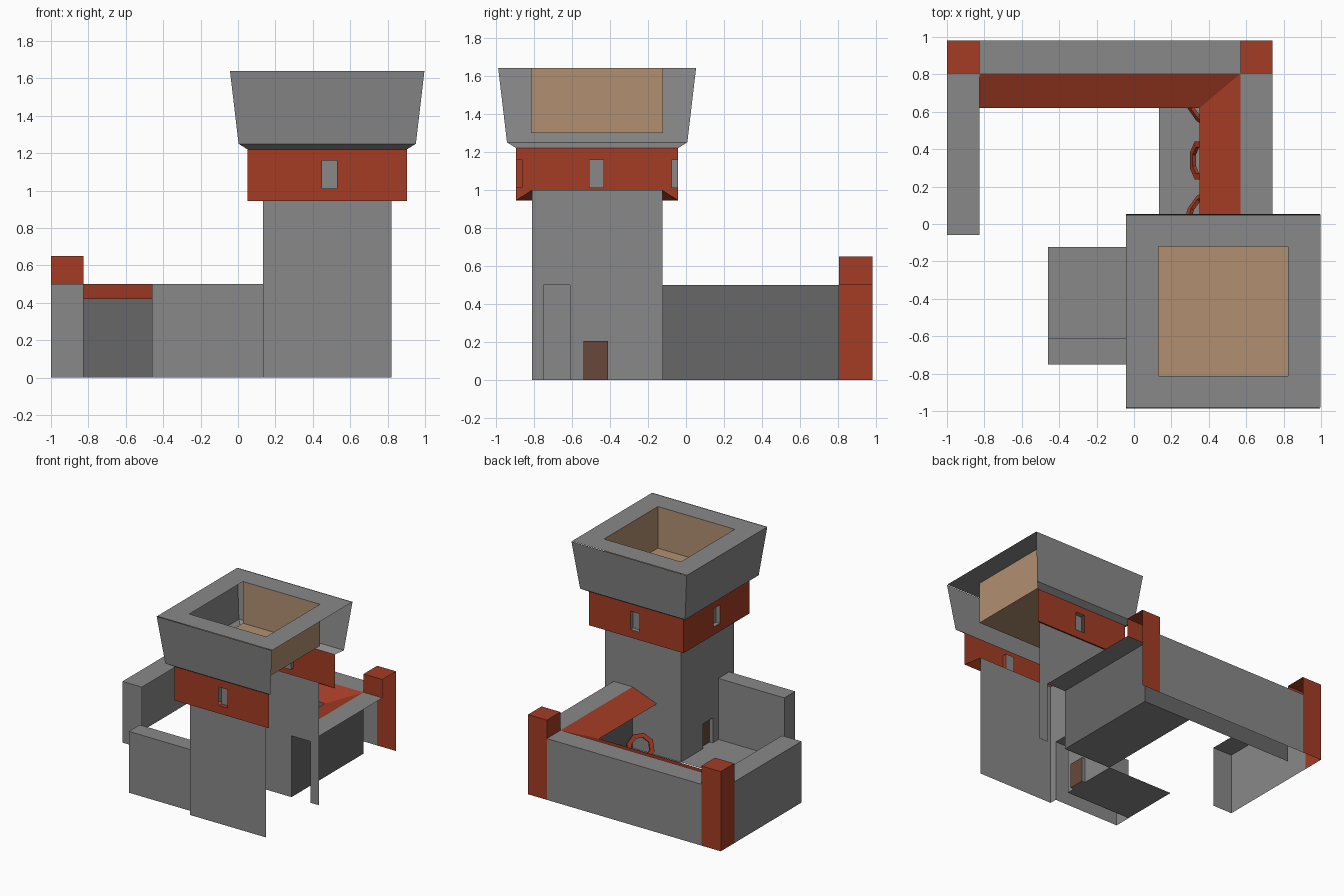
import bpy, bmesh, math
from mathutils import Matrix, Vector

if "Cube" in bpy.data.objects:
    bpy.data.objects.remove(bpy.data.objects["Cube"])


def material(name, rgb):
    m = bpy.data.materials.new(name)
    m.diffuse_color = (*rgb, 1)
    m.use_nodes = True
    m.node_tree.nodes["Principled BSDF"].inputs["Base Color"].default_value = m.diffuse_color
    return m


GREY = material("grey_stone", (0.25, 0.25, 0.25))
DARK = material("dark_stone", (0.135, 0.135, 0.135))
RED = material("red_trim", (0.37, 0.045, 0.018))
TAN = material("tan_floor", (0.44, 0.28, 0.165))
BROWN = material("brown_door", (0.14, 0.065, 0.042))


def make(name, mat, quads):
    """Object from polygons given by corner points."""
    bm = bmesh.new()
    for q in quads:
        bm.faces.new([bm.verts.new(p) for p in q])
    bmesh.ops.remove_doubles(bm, verts=bm.verts, dist=1e-4)
    me = bpy.data.meshes.new(name)
    bm.to_mesh(me)
    bm.free()
    me.materials.append(mat)
    ob = bpy.data.objects.new(name, me)
    bpy.context.collection.objects.link(ob)
    return ob


def panel(side, pos, u, z, holes=()):
    """Upright rectangle facing '-x', '-y' or '+y', with rectangular holes (u0, u1, z0, z1)."""
    us = sorted({*u, *[h[i] for h in holes for i in (0, 1)]})
    zs = sorted({*z, *[h[i] for h in holes for i in (2, 3)]})
    at = (lambda a, b: (pos, a, b)) if side[1] == 'x' else (lambda a, b: (a, pos, b))
    quads = []
    for a, b in zip(us, us[1:]):
        for c, d in zip(zs, zs[1:]):
            mu, mz = (a + b) / 2, (c + d) / 2
            if not any(h[0] < mu < h[1] and h[2] < mz < h[3] for h in holes):
                q = [at(a, c), at(b, c), at(b, d), at(a, d)]
                quads.append(q if side == '-y' else q[::-1])
    return quads


def top(x, y, z):
    return [[(x[0], y[0], z), (x[1], y[0], z), (x[1], y[1], z), (x[0], y[1], z)]]


def recess(name, side, pos, u, z, depth, mat, rim_mat):
    """Sunken panel with its rim; the rim face looking towards +x stays open."""
    back = pos + (depth if side[0] == '-' else -depth)
    make(name, mat, panel(side, back, u, z))
    at = (lambda a, d, b: (d, a, b)) if side[1] == 'x' else (lambda a, d, b: (a, d, b))
    c = [(u[0], z[0]), (u[1], z[0]), (u[1], z[1]), (u[0], z[1])]
    rim = []
    for i in range(4):
        (a, b), (e, f) = c[i], c[(i + 1) % 4]
        if side[1] == 'y' and a == e == u[0]:
            continue
        q = [at(a, pos, b), at(a, back, b), at(e, back, f), at(e, pos, f)]
        rim.append(q if side == '-y' else q[::-1])
    make(name + "_rim", rim_mat, rim)


CX, CY = 0.477, -0.467


def ring(r0, z0, r1, z1, inward=False):
    """Three sides of a square frustum; the open side is +x, or -x when facing inward."""
    def sq(r, z):
        return [(CX + sx * r, CY + sy * r, z)
                for sx, sy in ((-1, -1), (1, -1), (1, 1), (-1, 1))]
    a, b = sq(r0, z0), sq(r1, z1)
    return [[a[i], a[(i + 1) % 4], b[(i + 1) % 4], b[i]]
            for i in range(4) if i != (3 if inward else 1)]


# Tower shaft, open towards +x, with openings for the door and joining walls
H = 0.5
T = 0.343
tx, ty = (CX - T, CX + T), (CY - T, CY + T)
door_u, door_z = (-0.54, -0.41), (0, 0.205)
make("tower_shaft", GREY,
     panel('-y', ty[0], tx, (0, 1.0))
     + panel('+y', ty[1], tx, (0, 1.0), [(0.57, 0.74, 0, H)])
     + panel('-x', tx[0], ty, (0, 1.0), [(*door_u, *door_z), (-0.75, -0.61, 0, H)]))
recess("door", '-x', tx[0], door_u, door_z, 0.03, BROWN, GREY)

# Red band with three windows
B = 0.426
wz = (1.01, 1.16)
wx, wy = (0.45, 0.53), (-0.51, -0.43)
bx, by, bz = (CX - B, CX + B), (CY - B, CY + B), (0.945, 1.22)
make("tower_band", RED,
     panel('-y', by[0], bx, bz, [(*wx, *wz)])
     + panel('+y', by[1], bx, bz, [(*wx, *wz)])
     + panel('-x', bx[0], by, bz, [(*wy, *wz)])
     + ring(T, 1.0, B, 0.945))
recess("front_window", '-y', by[0], wx, wz, 0.035, GREY, RED)
recess("back_window", '+y', by[1], wx, wz, 0.035, GREY, GREY)
recess("side_window", '-x', bx[0], wy, wz, 0.035, GREY, GREY)

# Flared parapet and its pit
P = 0.347
rim4 = []
for (x, y) in (((CX - 0.52, CX + 0.52), (CY - 0.515, CY - P)),
               ((CX - 0.52, CX + 0.52), (CY + P, CY + 0.515)),
               ((CX - 0.52, CX - P), (CY - P, CY + P)),
               ((CX + P, CX + 0.52), (CY - P, CY + P))):
    rim4 += top(x, y, 1.64)
make("parapet", GREY, ring(B, 1.22, 0.474, 1.25) + ring(0.474, 1.25, 0.52, 1.64) + rim4)
make("parapet_pit", TAN, ring(P, 1.64, P, 1.30, inward=True)
     + top((CX - P, CX + P), (CY - P, CY + P), 1.30))

# Courtyard walls, each open at the bottom and towards +x
make("front_wall", GREY,
     panel('-y', -0.75, (-0.46, tx[0]), (0, H)) + panel('+y', -0.61, (-0.46, tx[0]), (0, H))
     + panel('-x', -0.46, (-0.75, -0.61), (0, H)) + top((-0.46, tx[0]), (-0.75, -0.61), H))
make("left_wall", GREY,
     panel('-x', -1.0, (-0.06, 0.805), (0, H)) + panel('-y', -0.06, (-1.0, -0.825), (0, H))
     + top((-1.0, -0.825), (-0.06, 0.805), H))
make("back_wall", GREY,
     panel('+y', 0.98, (-0.825, 0.57), (0, H)) + top((-0.825, 0.57), (0.805, 0.98), H))
make("right_wall_top", GREY, top((0.57, 0.74), (ty[1], 0.805), H))
make("inner_walls", DARK,
     panel('-y', 0.805, (-0.825, 0.57), (0, H)) + panel('-x', 0.57, (ty[1], 0.805), (0, H)))

# Red corner posts
for name, x, zx in (("left_post", (-1.0, -0.825), 0), ("right_post", (0.57, 0.74), H)):
    y = (0.805, 0.98)
    make(name, RED, panel('+y', y[1], x, (0, 0.65)) + panel('-x', x[0], y, (zx, 0.65))
         + panel('-y', y[0], x, (H, 0.65)) + top(x, y, 0.65))

# Lean-to roof with a mitred corner
make("lean_to_roof", RED, [
    [(-0.825, 0.62, 0.42), (0.35, 0.62, 0.42), (0.57, 0.805, H), (-0.825, 0.805, H)],
    [(0.35, 0.62, 0.42), (0.35, ty[1], 0.42), (0.57, ty[1], H), (0.57, 0.805, H)]])

# Two paved ground patches
make("ground_patches", GREY, top((-0.46, tx[0]), (-0.61, ty[1]), 0.002)
     + top((tx[0], 0.57), (ty[1], 0.805), 0.002))

# Octagonal red rings leaning under the roof
for i, (y, turn) in enumerate(((0.08, -35), (0.34, 0), (0.62, 35))):
    R, r, t, n = 0.11, 0.075, 0.02, 8
    m = (Matrix.Translation((0.36, y, 0.14)) @ Matrix.Rotation(math.radians(turn), 4, 'Z')
         @ Matrix.Rotation(math.radians(25), 4, 'Y'))
    quads = []
    for k in range(n):
        a, b = [math.tau * (k + j + 0.5) / n for j in (0, 1)]

        def pt(ang, rad, d):
            return m @ Vector((d, rad * math.cos(ang), rad * math.sin(ang)))
        quads.append([pt(a, r, -t), pt(b, r, -t), pt(b, R, -t), pt(a, R, -t)])
        quads.append([pt(a, R, -t), pt(b, R, -t), pt(b, R, 0), pt(a, R, 0)])
        quads.append([pt(a, r, 0), pt(b, r, 0), pt(b, r, -t), pt(a, r, -t)])
    make(f"leaning_ring_{i + 1}", RED, quads)
